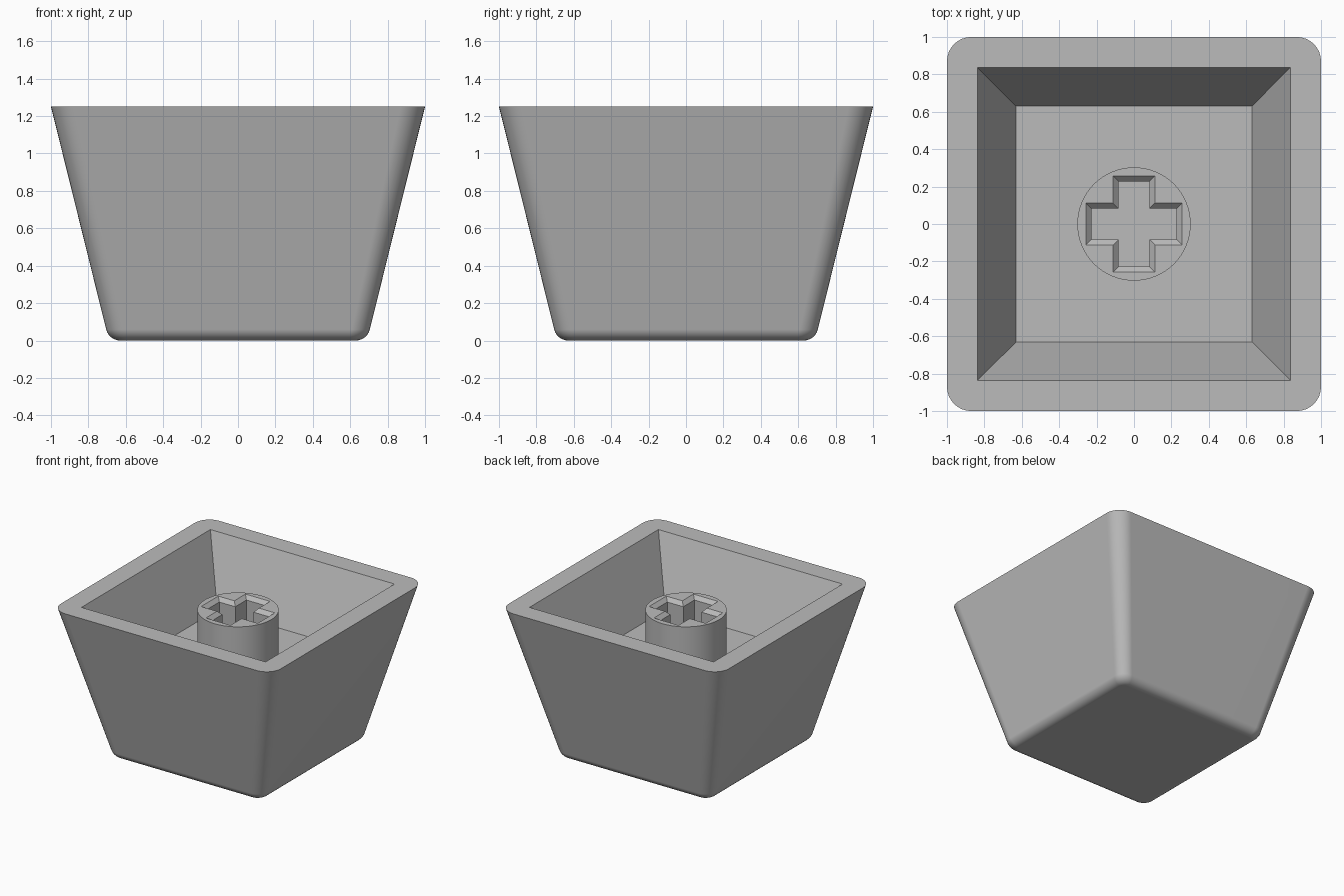
import bpy, bmesh, math

if "Cube" in bpy.data.objects:
    bpy.data.objects.remove(bpy.data.objects["Cube"])

TOP, FLOOR, STEM_TOP = 1.25, 0.725, 1.135

grey = bpy.data.materials.new("grey plastic")
grey.diffuse_color = (0.5, 0.5, 0.5, 1)
grey.use_nodes = True
grey.node_tree.nodes["Principled BSDF"].inputs["Base Color"].default_value = grey.diffuse_color


def rounded_square(half, radius, z, n=8):
    pts = []
    for k in range(4):
        a0 = k * math.pi / 2
        cx = (half - radius) * (1 if k in (0, 3) else -1)
        cy = (half - radius) * (1 if k in (0, 1) else -1)
        for i in range(n + 1):
            a = a0 + i / n * math.pi / 2
            pts.append((cx + radius * math.cos(a), cy + radius * math.sin(a), z))
    return pts


def square(half, z):
    return [(half, half, z), (-half, half, z), (-half, -half, z), (half, -half, z)]


def cross(length, width, z):
    pts = []
    for k in range(4):
        c, s = round(math.cos(k * math.pi / 2)), round(math.sin(k * math.pi / 2))
        for x, y in ((length, -width), (length, width), (width, width)):
            pts.append((c * x - s * y, s * x + c * y, z))
    return pts


def add_rings(bm, rings):
    loops = [[bm.verts.new(p) for p in ring] for ring in rings]
    for a, b in zip(loops, loops[1:]):
        for i in range(len(a)):
            j = (i + 1) % len(a)
            bm.faces.new((a[i], a[j], b[j], b[i]))
    return loops


def loop_edges(bm, loop):
    return [bm.edges.get((v, loop[(i + 1) % len(loop)])) for i, v in enumerate(loop)]


def fill_between(bm, outer, inner):
    bmesh.ops.triangle_fill(bm, use_beauty=True, use_dissolve=False,
                            edges=loop_edges(bm, outer) + loop_edges(bm, inner))


def finish(bm, name):
    bmesh.ops.recalc_face_normals(bm, faces=bm.faces[:])
    mesh = bpy.data.meshes.new(name)
    bm.to_mesh(mesh)
    bm.free()
    mesh.materials.append(grey)
    ob = bpy.data.objects.new(name, mesh)
    bpy.context.collection.objects.link(ob)
    bpy.ops.object.select_all(action='DESELECT')
    ob.select_set(True)
    bpy.context.view_layer.objects.active = ob
    bpy.ops.object.shade_smooth_by_angle(angle=math.radians(30))
    weighted = ob.modifiers.new("even shading", 'WEIGHTED_NORMAL')
    weighted.keep_sharp = True


# Tapered cap: rounded bottom edge, sloped walls, flat rim, square cavity
bm = bmesh.new()
base, slope, r = 0.69, 0.31 / TOP, 0.077
lean = math.atan(slope)
inset = r * math.tan((math.pi / 2 - lean) / 2)
rings = []
for i in range(7):
    a = -math.pi / 2 + i / 6 * (math.pi / 2 - lean)
    z = r + r * math.sin(a)
    half = base - inset + r * math.cos(a)
    rings.append(rounded_square(half, 0.095 - (base + slope * z - half), z))
rings.append(rounded_square(1.0, 0.13, TOP))
shell = add_rings(bm, rings)
bm.faces.new(shell[0])
cavity = add_rings(bm, [square(0.837, TOP), square(0.63, FLOOR)])
bm.faces.new(cavity[-1])
fill_between(bm, shell[-1], cavity[0])
finish(bm, "cap_shell")

# Round stem with a chamfered cross-shaped socket
bm = bmesh.new()
circle = [(0.303 * math.cos(i * math.pi / 32), 0.303 * math.sin(i * math.pi / 32)) for i in range(64)]
post = add_rings(bm, [[(x, y, z) for x, y in circle] for z in (FLOOR, STEM_TOP)])
socket = add_rings(bm, [cross(0.257, 0.112, STEM_TOP),
                        cross(0.228, 0.083, STEM_TOP - 0.03),
                        cross(0.228, 0.083, FLOOR + 0.001)])
bm.faces.new(socket[-1])
fill_between(bm, post[-1], socket[0])
finish(bm, "stem")
